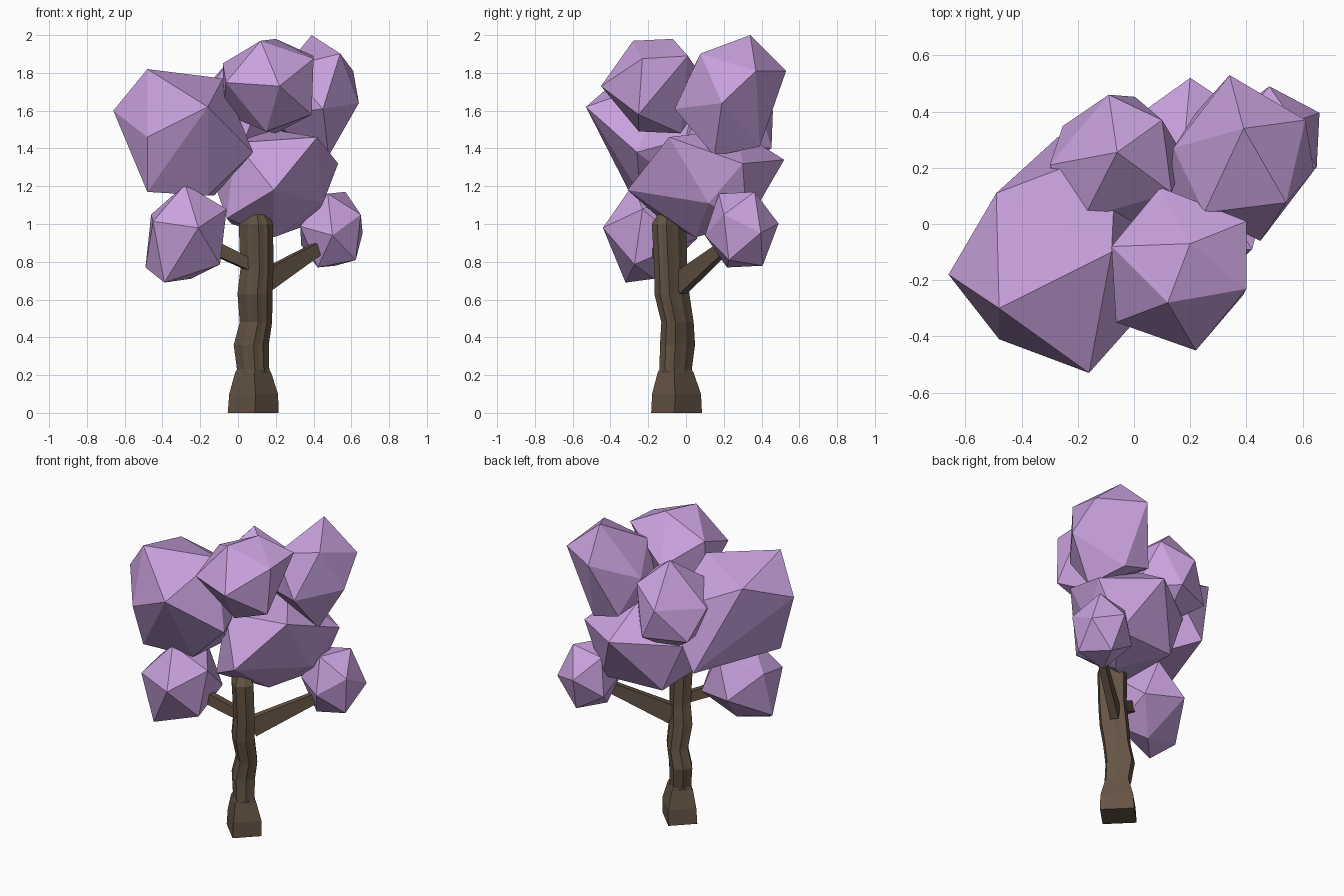
import bpy, bmesh
from math import sin, cos, pi, sqrt
from mathutils import Vector, Matrix

if "Cube" in bpy.data.objects:
    bpy.data.objects.remove(bpy.data.objects["Cube"])


def material(name, color):
    m = bpy.data.materials.new(name)
    m.diffuse_color = (*color, 1)
    m.use_nodes = True
    m.node_tree.nodes["Principled BSDF"].inputs["Base Color"].default_value = m.diffuse_color
    return m


LEAF = material("blossom", (0.58, 0.36, 0.73))
BARK = material("bark", (0.13, 0.09, 0.06))


def finish(bm, name, mat):
    bmesh.ops.recalc_face_normals(bm, faces=bm.faces)
    me = bpy.data.meshes.new(name)
    bm.to_mesh(me)
    bm.free()
    me.materials.append(mat)
    ob = bpy.data.objects.new(name, me)
    bpy.context.collection.objects.link(ob)
    return ob


def loft(name, rings, mat):
    bm = bmesh.new()
    loops = [[bm.verts.new(p) for p in ring] for ring in rings]
    n = len(loops[0])
    for lo, hi in zip(loops, loops[1:]):
        for i in range(n):
            j = (i + 1) % n
            bm.faces.new((lo[i], lo[j], hi[j], hi[i]))
    bm.faces.new(loops[0][::-1])
    bm.faces.new(loops[-1])
    return finish(bm, name, mat)


def clump(name, lo, hi, *pulls):
    """Twenty-sided clump filling the box lo..hi, turned so the first two pulls are
    neighbouring corners; the nearest corner is then dragged to each pull."""
    lo, hi = Vector(lo), Vector(hi)
    mid, half = (lo + hi) / 2, (hi - lo) / 2
    da, db = [Vector([(p[i] - mid[i]) / half[i] for i in range(3)]).normalized() for p in pulls[:2]]
    z = (da + db).normalized()
    y = (da - db).normalized()
    rot = Matrix((y.cross(z), y, z)).transposed()
    phi = (1 + sqrt(5)) / 2
    pts = []
    for s in (1, -1):
        for t in (phi, -phi):
            pts += [rot @ Vector(p) for p in ((0, s, t), (s, t, 0), (t, 0, s))]
    ext = [max(p[i] for p in pts) for i in range(3)]
    pts = [Vector([mid[i] + p[i] * half[i] / ext[i] for i in range(3)]) for p in pts]
    done = []
    for pull in map(Vector, pulls):
        near = min(pts, key=lambda p: (p - pull).length)
        pts.remove(near)
        done.append(pull)
    bm = bmesh.new()
    for p in done + pts:
        bm.verts.new(p)
    bmesh.ops.convex_hull(bm, input=bm.verts)
    loose = [v for v in bm.verts if not v.link_faces]
    bmesh.ops.delete(bm, geom=loose, context='VERTS')
    return finish(bm, name, LEAF)


# Foliage clumps
clump("foliage_left", (-.66, -.53, 1.15), (.08, .31, 1.82),
      (-.48, -.41, 1.46), (-.16, -.53, 1.62), (-.48, -.30, 1.82), (-.66, -.18, 1.60),
      (-.49, .11, 1.72), (-.48, -.30, 1.17), (-.16, -.24, 1.15), (-.08, -.10, 1.77),
      (-.27, .31, 1.18), (.08, -.26, 1.38))
clump("foliage_top_front", (-.08, -.45, 1.48), (.40, .13, 1.98),
      (.22, -.45, 1.73), (.12, -.28, 1.97), (.20, -.07, 1.98), (.40, .01, 1.89),
      (-.08, -.08, 1.85), (.15, -.25, 1.49))
clump("foliage_top_right", (.12, -.06, 1.36), (.64, .53, 2.0),
      (.39, .34, 2.0), (.61, .37, 1.81), (.34, .53, 1.81), (.64, .19, 1.64),
      (.45, -.06, 1.61), (.48, .15, 1.36), (.40, .39, 1.41), (.14, .27, 1.68),
      (.25, .04, 1.83))
clump("foliage_middle", (-.16, -.31, .93), (.53, .52, 1.50),
      (.19, -.31, 1.18), (.42, -.09, 1.46), (.53, .30, 1.32), (.45, .12, 1.11),
      (.20, .52, 1.34), (.19, .05, .93), (-.06, -.14, 1.03))
clump("foliage_back", (-.30, 0, 1.25), (.18, .46, 1.85),
      (-.06, .255, 1.85), (.10, .37, 1.70), (-.09, .46, 1.60), (-.30, .21, 1.58),
      (-.18, .02, 1.67))
clump("foliage_low_right", (.33, .09, .77), (.66, .49, 1.17), (.50, .10, .94), (.65, .20, 1.05))
clump("foliage_low_left", (-.49, -.44, .69), (-.06, .06, 1.22),
      (-.21, -.44, .98), (-.28, -.28, 1.21), (-.49, -.20, .77), (-.46, -.15, 1.05),
      (-.39, -.32, .69), (-.25, -.17, .71))


# Trunk: square foot set diagonally, blending to a ridged, wobbling stem
def trunk_ring(z, cx, cy, ru, rv, square):
    ring = []
    for i in range(16):
        t = 2 * pi * i / 16
        c, s = cos(t), sin(t)
        k = max(abs(c), abs(s)) ** -square
        if i % 2 and square < .6:
            k *= .94
        u, v = ru * c * k, rv * s * k
        ring.append((cx + (u - v) * sqrt(.5), cy + (u + v) * sqrt(.5), z))
    return ring


SECTIONS = [
    (0, .08, -.05, .088, .102, 1), (.10, .083, -.05, .085, .098, 1),
    (.21, .08, -.055, .064, .072, 1), (.23, .08, -.055, .064, .08, .5),
    (.36, .07, -.045, .068, .088, .5), (.48, .095, -.045, .062, .082, .5),
    (.63, .09, -.075, .068, .088, .5), (.76, .10, -.08, .062, .085, .5),
    (1.00, .095, -.09, .065, .088, .5), (1.05, .095, -.09, .045, .055, .5),
]
loft("trunk", [trunk_ring(*s) for s in SECTIONS], BARK)


# Branches: tapering four-sided bars
def branch(name, start, end, w0, w1, h0, h1):
    start, end = Vector(start), Vector(end)
    d = (end - start).normalized()
    side = d.cross(Vector((0, 0, 1))).normalized()
    up = side.cross(d)
    rings = [[p + side * (u * w / 2) + up * (v * h / 2)
              for u, v in ((-1, -1), (1, -1), (1, 1), (-1, 1))]
             for p, w, h in ((start, w0, h0), (end, w1, h1))]
    return loft(name, rings, BARK)


branch("branch_right", (.12, -.03, .685), (.43, .20, .875), .05, .04, .12, .065)
branch("branch_left", (.07, -.09, .78), (-.12, -.16, .87), .05, .05, .06, .07)
